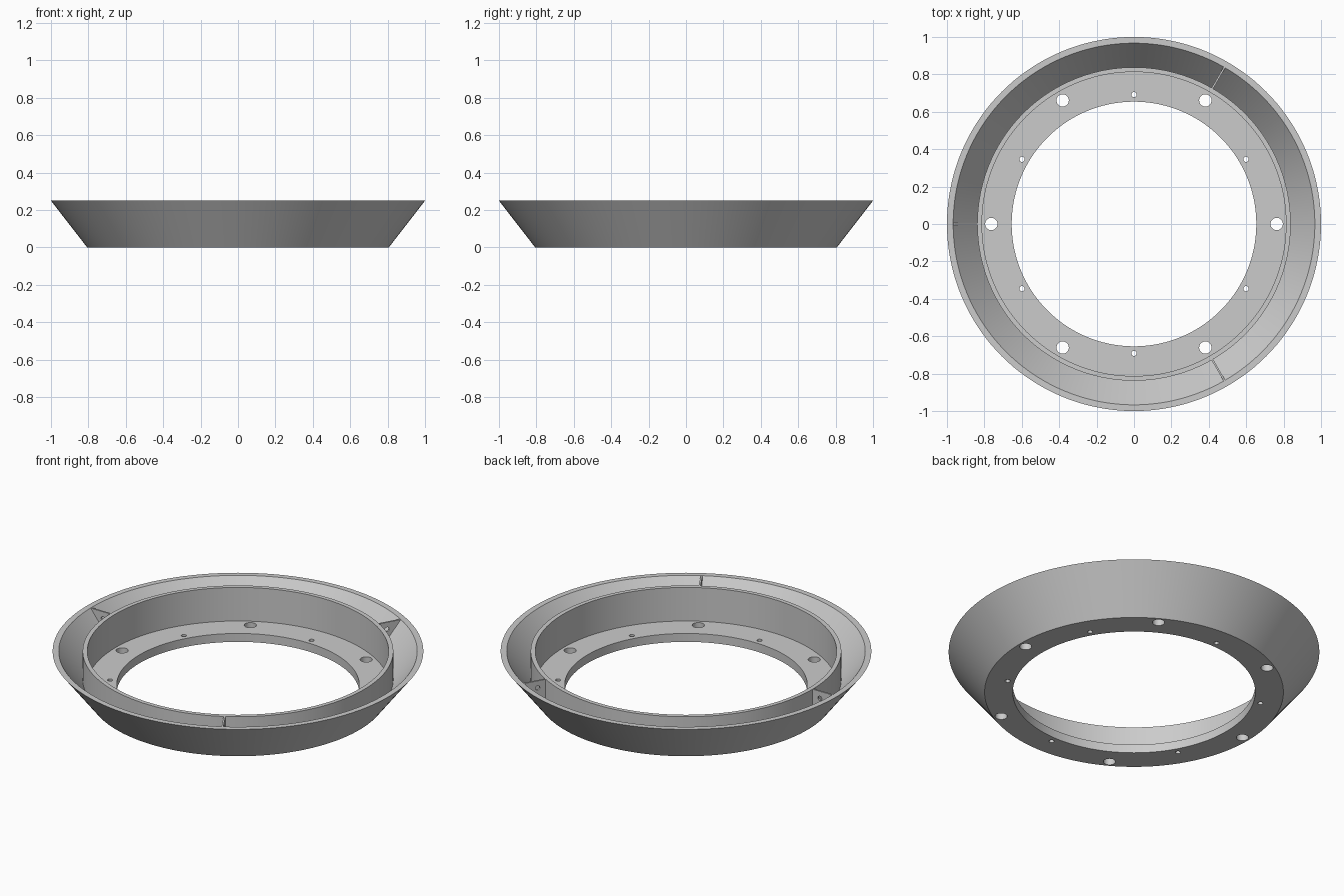
import bpy, bmesh, math
from mathutils import Vector, Matrix

SEGMENTS = 144
HEIGHT = 0.25

cube = bpy.data.objects.get("Cube")
if cube:
    bpy.data.objects.remove(cube, do_unlink=True)

# Single plain grey finish
grey = bpy.data.materials.new("plain_grey")
grey.use_nodes = True
colour = (0.6, 0.6, 0.6, 1.0)
grey.diffuse_color = colour
grey.node_tree.nodes["Principled BSDF"].inputs["Base Color"].default_value = colour


def make_object(name, bm):
    bmesh.ops.recalc_face_normals(bm, faces=bm.faces[:])
    mesh = bpy.data.meshes.new(name)
    bm.to_mesh(mesh)
    bm.free()
    mesh.materials.append(grey)
    obj = bpy.data.objects.new(name, mesh)
    bpy.context.collection.objects.link(obj)
    return obj


def activate(obj):
    bpy.ops.object.select_all(action="DESELECT")
    obj.select_set(True)
    bpy.context.view_layer.objects.active = obj


def revolve(name, profile):
    """Spin a closed (radius, height) profile around z."""
    bm = bmesh.new()
    rings = []
    for i in range(SEGMENTS):
        a = math.tau * i / SEGMENTS
        rings.append([bm.verts.new((r * math.cos(a), r * math.sin(a), z)) for r, z in profile])
    n = len(profile)
    for i in range(SEGMENTS):
        here, after = rings[i], rings[(i + 1) % SEGMENTS]
        for j in range(n):
            k = (j + 1) % n
            bm.faces.new((here[j], after[j], after[k], here[k]))
    return make_object(name, bm)


def add_cylinder(bm, radius, depth, matrix):
    bmesh.ops.create_cone(bm, cap_ends=True, segments=32, radius1=radius,
                          radius2=radius, depth=depth, matrix=matrix)


def cut(obj, cutter):
    """Subtract the cutter, then discard it."""
    cutter.hide_render = True
    mod = obj.modifiers.new("holes", "BOOLEAN")
    mod.operation = "DIFFERENCE"
    mod.solver = "EXACT"
    mod.object = cutter
    activate(obj)
    bpy.ops.object.modifier_apply(modifier=mod.name)
    bpy.data.objects.remove(cutter, do_unlink=True)


def smooth(obj):
    activate(obj)
    bpy.ops.object.shade_smooth_by_angle(angle=math.radians(30))


# Flared ring: flat flange, upright inner wall, V groove and sloped outer skirt
ring = revolve("flared_ring", [
    (0.654, 0), (0.806, 0), (1.0, HEIGHT), (0.967, HEIGHT), (0.838, 0.083),
    (0.838, HEIGHT), (0.813, HEIGHT), (0.813, 0.05), (0.654, 0.05)])

# Six bolt holes and six pin holes alternating around the flange
bm = bmesh.new()
for i in range(6):
    for radius, distance, offset in ((0.033, 0.763, 0), (0.014, 0.692, 30)):
        turn = Matrix.Rotation(math.radians(60 * i + offset), 4, "Z")
        add_cylinder(bm, radius, 0.2, turn @ Matrix.Translation((distance, 0, 0.02)))
cut(ring, make_object("flange_hole_cutter", bm))
smooth(ring)

# Three thin drilled gussets bridging the groove
for i, angle in enumerate((60, 180, 300)):
    turn = Matrix.Rotation(math.radians(angle), 4, "Z")
    bm = bmesh.new()
    corners = ((0.834, 0.249), (0.968, 0.249), (0.834, 0.074))
    face = bm.faces.new([bm.verts.new((r, -0.005, z)) for r, z in corners])
    made = bmesh.ops.extrude_face_region(bm, geom=[face])
    moved = [v for v in made["geom"] if isinstance(v, bmesh.types.BMVert)]
    bmesh.ops.translate(bm, verts=moved, vec=Vector((0, 0.01, 0)))
    bm.transform(turn)
    gusset = make_object(f"gusset_{i + 1}", bm)

    bm = bmesh.new()
    lay_down = Matrix.Rotation(math.pi / 2, 4, "X")
    add_cylinder(bm, 0.013, 0.1, turn @ Matrix.Translation((0.885, 0, 0.207)) @ lay_down)
    cut(gusset, make_object("gusset_hole_cutter", bm))
    smooth(gusset)
